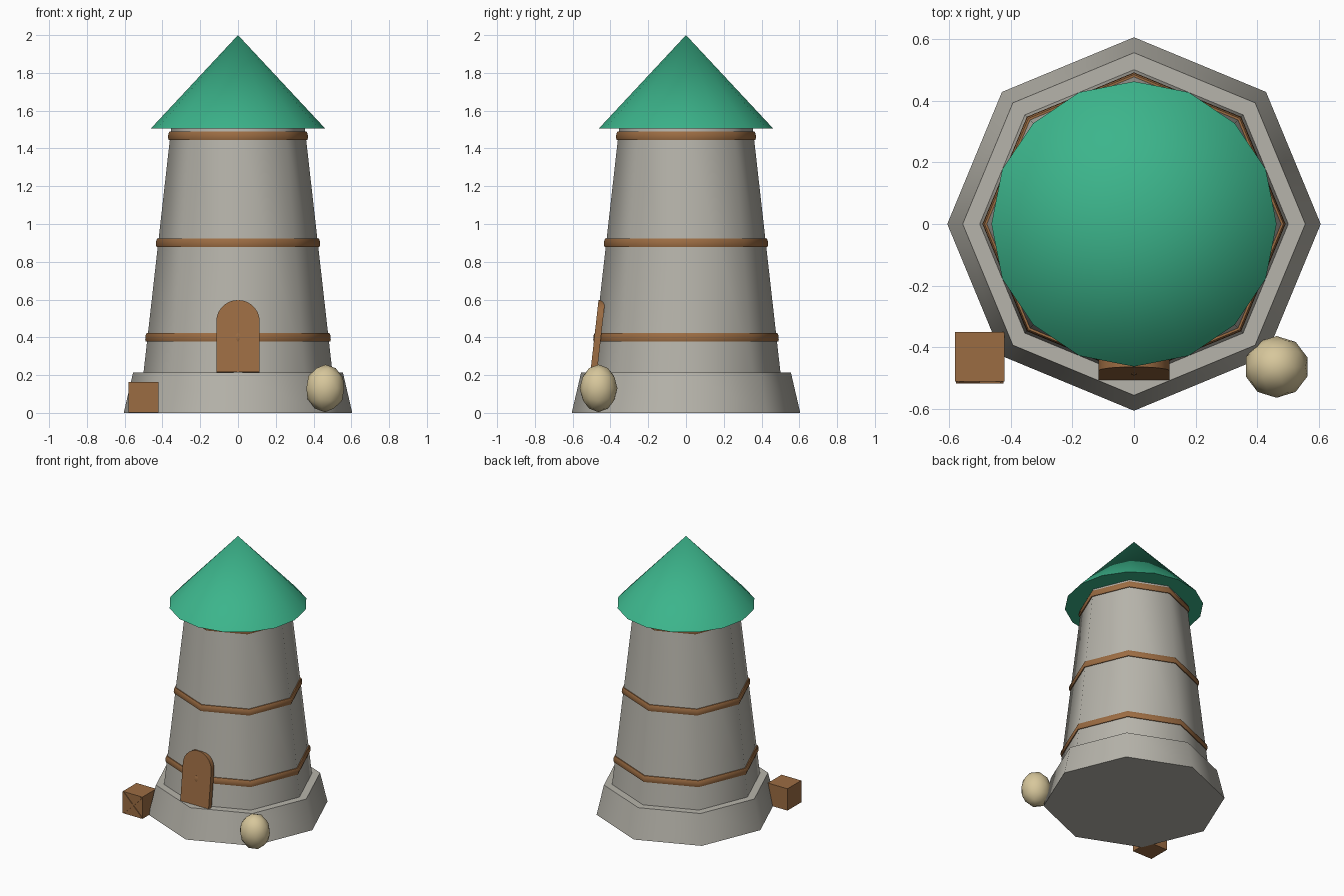
import bpy, bmesh, math
from mathutils import Matrix, Vector

if "Cube" in bpy.data.objects:
    bpy.data.objects.remove(bpy.data.objects["Cube"])


def material(name, rgb):
    m = bpy.data.materials.new(name)
    m.diffuse_color = (*rgb, 1)
    m.use_nodes = True
    m.node_tree.nodes["Principled BSDF"].inputs["Base Color"].default_value = m.diffuse_color
    return m


STONE = material("grey stone", (0.47, 0.455, 0.405))
WOOD = material("brown wood", (0.33, 0.15, 0.055))
GREEN = material("green roof", (0.045, 0.46, 0.26))
CLOTH = material("tan cloth", (0.68, 0.57, 0.33))


def finish(bm, name, mat, smooth_deg=None):
    bmesh.ops.recalc_face_normals(bm, faces=bm.faces)
    me = bpy.data.meshes.new(name)
    bm.to_mesh(me)
    bm.free()
    ob = bpy.data.objects.new(name, me)
    bpy.context.collection.objects.link(ob)
    me.materials.append(mat)
    if smooth_deg:
        bpy.ops.object.select_all(action='DESELECT')
        ob.select_set(True)
        bpy.context.view_layer.objects.active = ob
        bpy.ops.object.shade_smooth_by_angle(angle=math.radians(smooth_deg))
    return ob


def frustum(name, r1, r2, z1, z2, sides, mat):
    # corners lie on the x and y axes
    bm = bmesh.new()
    bmesh.ops.create_cone(bm, cap_ends=True, segments=sides, radius1=r1, radius2=r2,
                          depth=z2 - z1, matrix=Matrix.Translation((0, 0, (z1 + z2) / 2)))
    return finish(bm, name, mat, 50)


def ring(name, profile, sides, mat):
    # closed (radius, z) profile swept round the axis
    bm = bmesh.new()
    loops = [[bm.verts.new((r * math.cos(a), r * math.sin(a), z)) for r, z in profile]
             for a in (2 * math.pi * i / sides for i in range(sides))]
    n = len(profile)
    for i in range(sides):
        p, q = loops[i], loops[(i + 1) % sides]
        for j in range(n):
            k = (j + 1) % n
            bm.faces.new((p[j], q[j], q[k], p[k]))
    return finish(bm, name, mat, 50)


def box(name, size, mat, matrix):
    bm = bmesh.new()
    bmesh.ops.create_cube(bm, size=1, matrix=matrix @ Matrix.Diagonal((*size, 1)))
    return finish(bm, name, mat)


# stone plinth, tower shaft and roof
TOWER_R, TAPER = 0.5, 0.113
frustum("plinth", 0.605, 0.555, 0.0, 0.215, 8, STONE)
frustum("tower", TOWER_R, TOWER_R - TAPER * 1.29, 0.215, 1.505, 8, STONE)
frustum("roof", 0.462, 0.0, 1.505, 2.0, 16, GREEN)

# wooden bands hugging the tapered shaft
for name, z in (("lower_band", 0.40), ("middle_band", 0.90), ("upper_band", 1.467)):
    r = TOWER_R - TAPER * (z - 0.215)
    ring(name, [(r - 0.02, z - 0.022), (r + 0.009, z - 0.022), (r + 0.012, z - 0.010),
                (r + 0.010, z + 0.012), (r + 0.005, z + 0.022), (r - 0.02, z + 0.022)], 8, WOOD)

# arched door leaning back with the wall
W, STRAIGHT, THICK = 0.115, 0.268, 0.035
outline = [(-W, 0), (W, 0)] + [(W * math.cos(math.pi * i / 14), STRAIGHT + W * math.sin(math.pi * i / 14))
                               for i in range(15)]
bm = bmesh.new()
face = bm.faces.new([bm.verts.new((x, 0, z)) for x, z in outline])
new = bmesh.ops.extrude_face_region(bm, geom=[face])["geom"]
bmesh.ops.translate(bm, vec=Vector((0, THICK, 0)),
                    verts=[v for v in new if isinstance(v, bmesh.types.BMVert)])
bmesh.ops.transform(bm, verts=bm.verts, matrix=Matrix.Translation((0, -0.506, 0.217))
                    @ Matrix.Rotation(-math.atan(TAPER), 4, 'X'))
finish(bm, "door", WOOD, 30)

# crate with crossed planks on its front
box("crate", (0.16, 0.16, 0.16), WOOD, Matrix.Translation((-0.5, -0.43, 0.083)))
for i, s in enumerate((1, -1)):
    box("crate_plank_%d" % (i + 1), (0.205, 0.01, 0.014), WOOD,
        Matrix.Translation((-0.5, -0.510 - 0.001 * i, 0.083)) @ Matrix.Rotation(s * math.pi / 4, 4, 'Y'))

# rounded sack
bm = bmesh.new()
bmesh.ops.create_icosphere(bm, subdivisions=2, radius=1,
                           matrix=Matrix.Translation((0.462, -0.463, 0.13))
                           @ Matrix.Diagonal((0.105, 0.1, 0.126, 1)))
finish(bm, "sack", CLOTH, 60)
